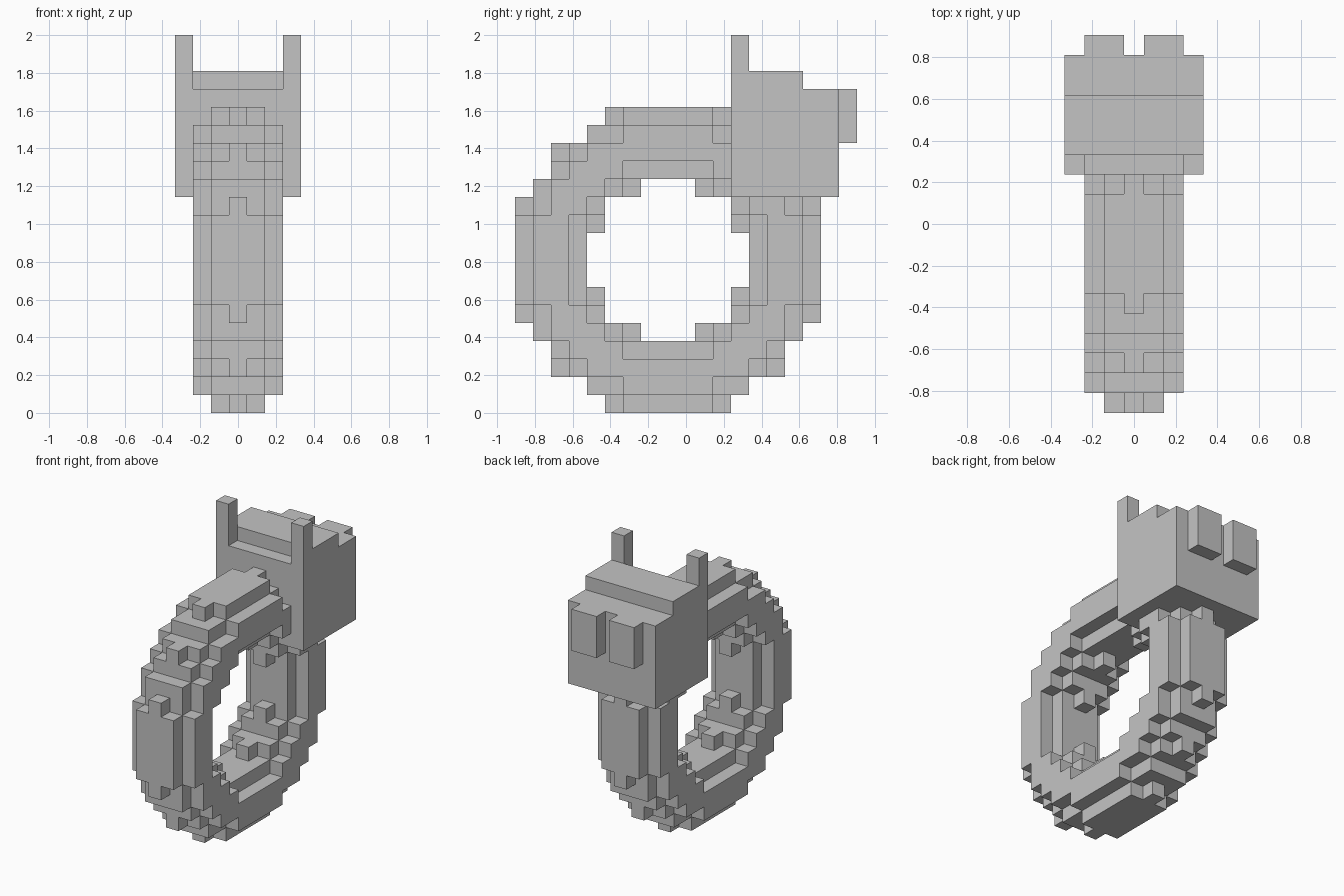
import bpy
import bmesh
from math import hypot
from mathutils import Vector

cube = bpy.data.objects.get("Cube")
if cube:
    bpy.data.objects.remove(cube, do_unlink=True)

CELL = 2 / 21                                  # edge of one block
ORIGIN = Vector((0, -CELL, 8.5 * CELL))        # centre of the ring

grey = bpy.data.materials.new("light_grey")
grey.use_nodes = True
grey.diffuse_color = (0.55, 0.55, 0.55, 1)
grey.node_tree.nodes["Principled BSDF"].inputs["Base Color"].default_value = grey.diffuse_color


def box(xs, ys, zs):
    """Grid cells of a box, from inclusive (low, high) ranges."""
    span = lambda r: range(r[0], r[1] + 1)
    return {(x, y, z) for x in span(xs) for y in span(ys) for z in span(zs)}


# Ring band: inner and outer radius of each layer away from the middle
LAYERS = {0: (4.35, 8.57), 1: (4.6, 8.4), 2: (5.5, 7.4)}
ring = {(x, y, z) for x, y, z in box((-2, 2), (-8, 8), (-8, 8))
        if LAYERS[abs(x)][0] < hypot(y, z) < LAYERS[abs(x)][1]
        and not (y >= 4 and z >= 4)}           # the head takes this corner

parts = {
    "ring_band": ring,
    "head": box((-3, 3), (4, 9), (4, 9)),
    "head_crown": box((-3, 3), (5, 7), (10, 10)),
}
# Mirrored ears and eyes
for side, s in (("left", 1), ("right", -1)):
    parts[side + "_ear"] = box((3 * s, 3 * s), (4, 4), (10, 12))
    parts[side + "_eye"] = box(sorted((s, 2 * s)), (10, 10), (7, 9))

solid = set().union(*parts.values())


def build(name, cells):
    """Mesh the outer faces of a set of cells."""
    bm = bmesh.new()
    for cell in cells:
        centre = Vector(cell)
        for axis in range(3):
            for sign in (-1, 1):
                normal = Vector((0, 0, 0))
                normal[axis] = sign
                if tuple(int(c) for c in centre + normal) in solid:
                    continue
                a = Vector((0, 0, 0))
                a[(axis + 1) % 3] = 0.5
                b = normal.cross(a)
                mid = centre + normal / 2
                corners = (mid - a - b, mid + a - b, mid + a + b, mid - a + b)
                bm.faces.new([bm.verts.new(ORIGIN + c * CELL) for c in corners])
    bmesh.ops.remove_doubles(bm, verts=bm.verts, dist=CELL / 100)
    mesh = bpy.data.meshes.new(name)
    bm.to_mesh(mesh)
    bm.free()
    mesh.materials.append(grey)
    bpy.context.scene.collection.objects.link(bpy.data.objects.new(name, mesh))


for part_name, part_cells in parts.items():
    build(part_name, part_cells)
